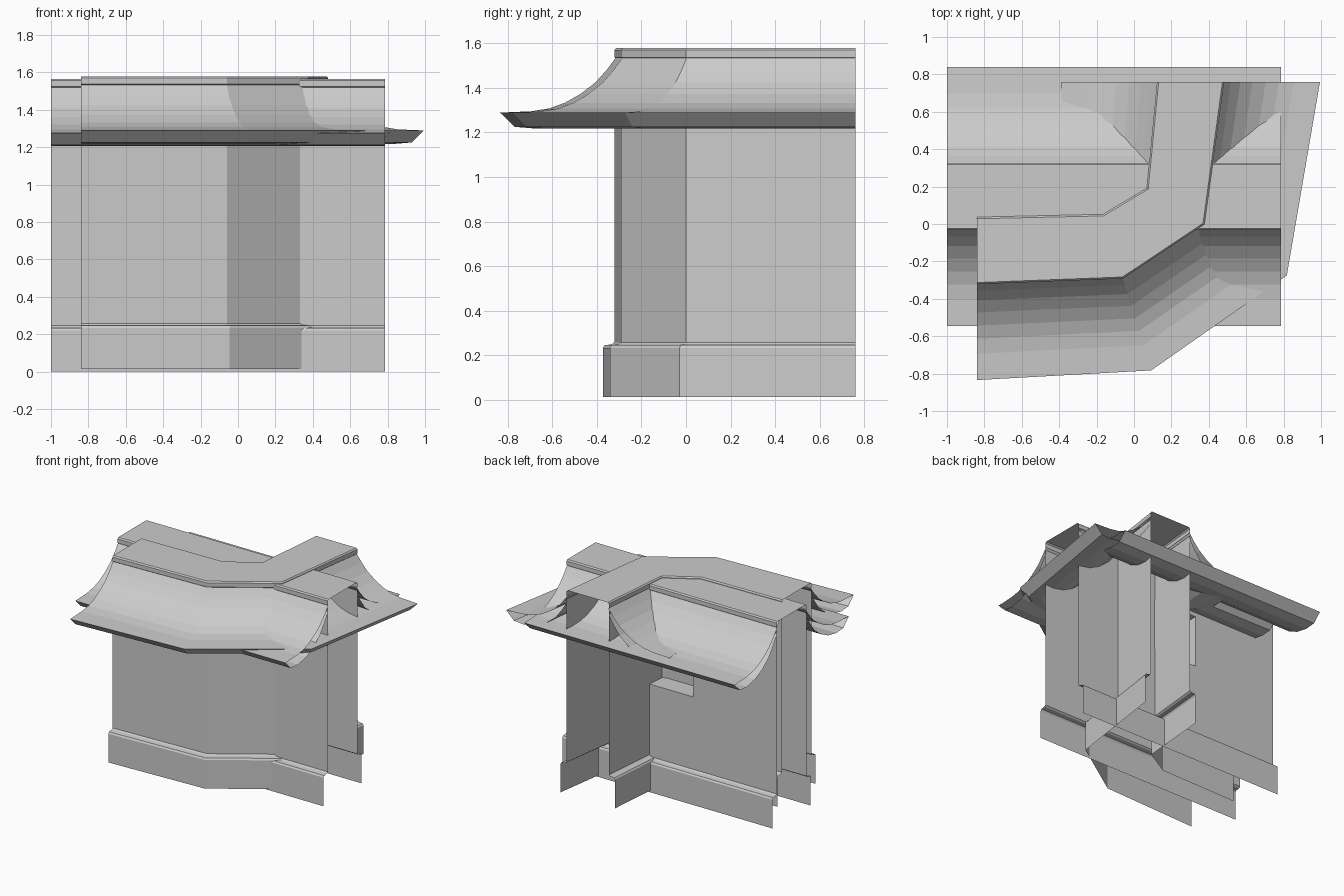
import bpy

if "Cube" in bpy.data.objects:
    bpy.data.objects.remove(bpy.data.objects["Cube"])

HALF = 0.177  # half width of the ridge cap

# Half cross-sections: (distance from wall centre line, height)
CAP = [(0, 1.565), (0.17, 1.565), (0.179, 1.556), (0.179, 1.524), (0.174, 1.52)]
ROOF = [(0.174, 1.52), (0.215, 1.465), (0.265, 1.41), (0.33, 1.36), (0.40, 1.32),
        (0.47, 1.295), (0.55, 1.282), (0.69, 1.276), (0.625, 1.212), (0.54, 1.205),
        (0.44, 1.225), (0.35, 1.27), (0.27, 1.335), (0.215, 1.41), (0.179, 1.47)]
WALL = [(0.179, 0.245), (0.179, 1.5)]
BASE = [(0.23, 0.0), (0.23, 0.22), (0.222, 0.232), (0.19, 0.236), (0.179, 0.245)]


def mesh_object(name, verts, faces):
    mesh = bpy.data.meshes.new(name)
    mesh.from_pydata(verts, [], faces)
    obj = bpy.data.objects.new(name, mesh)
    bpy.context.collection.objects.link(obj)
    return obj


def sweep(name, edges, profile, side, lift):
    """Sweep a half section along mitred (inner, outer) ridge points."""
    verts, faces, n = [], [], len(profile)
    for (ix, iy), (ox, oy) in edges:
        mx, my = (ix + ox) / 2, (iy + oy) / 2
        for o, z in profile:
            k = side * o / HALF / 2
            verts.append((mx + (ox - ix) * k, my + (oy - iy) * k, z + (lift if z < 9 else 0)))
    for i in range(len(edges) - 1):
        for j in range(n - 1):
            a = i * n + j
            f = (a, a + 1, a + n + 1, a + n)
            faces.append(f if side < 0 else f[::-1])
    return mesh_object(name, verts, faces)


# Ridge edges (inner, outer) at each mitre
straight = [((-1.0, 0.325), (-1.0, -0.03)), ((0.785, 0.325), (0.785, -0.03))]
bent = [((-0.84, 0.035), (-0.84, -0.32)), ((-0.165, 0.05), (-0.06, -0.29)),
        ((0.07, 0.19), (0.375, 0.0)), ((0.125, 0.76), (0.48, 0.76))]

for label, edges, lift in (("straight", straight, 0.0), ("bent", bent, 0.013)):
    for side, where in ((1, "front"), (-1, "back")):
        for part, profile in (("cap", CAP), ("roof", ROOF), ("wall", WALL), ("base", BASE)):
            if (label, where, part) == ("straight", "back", "wall"):
                continue  # built below with a niche
            sweep(f"{label}_{where}_{part}", edges, profile, side, lift)

# Back face of the straight wall, with a niche
Y, D = 0.327, 0.15
xs, zs = (-1.0, -0.29, 0.085, 0.785), (0.245, 0.80, 1.20, 1.5)
verts = [(x, Y, z) for z in zs for x in xs]
faces = [(a, a + 4, a + 5, a + 1) for r in range(3) for c in range(3)
         if (r, c) != (1, 1) for a in [r * 4 + c]]
rim = [5, 6, 10, 9]
inner = [len(verts) + i for i in range(4)]
verts += [(verts[i][0], Y - D, verts[i][2]) for i in rim]
for i in range(4):
    j = (i + 1) % 4
    faces.append((rim[i], inner[i], inner[j], rim[j]))
faces.append(tuple(inner[::-1]))
mesh_object("straight_back_wall_with_niche", verts, faces)
